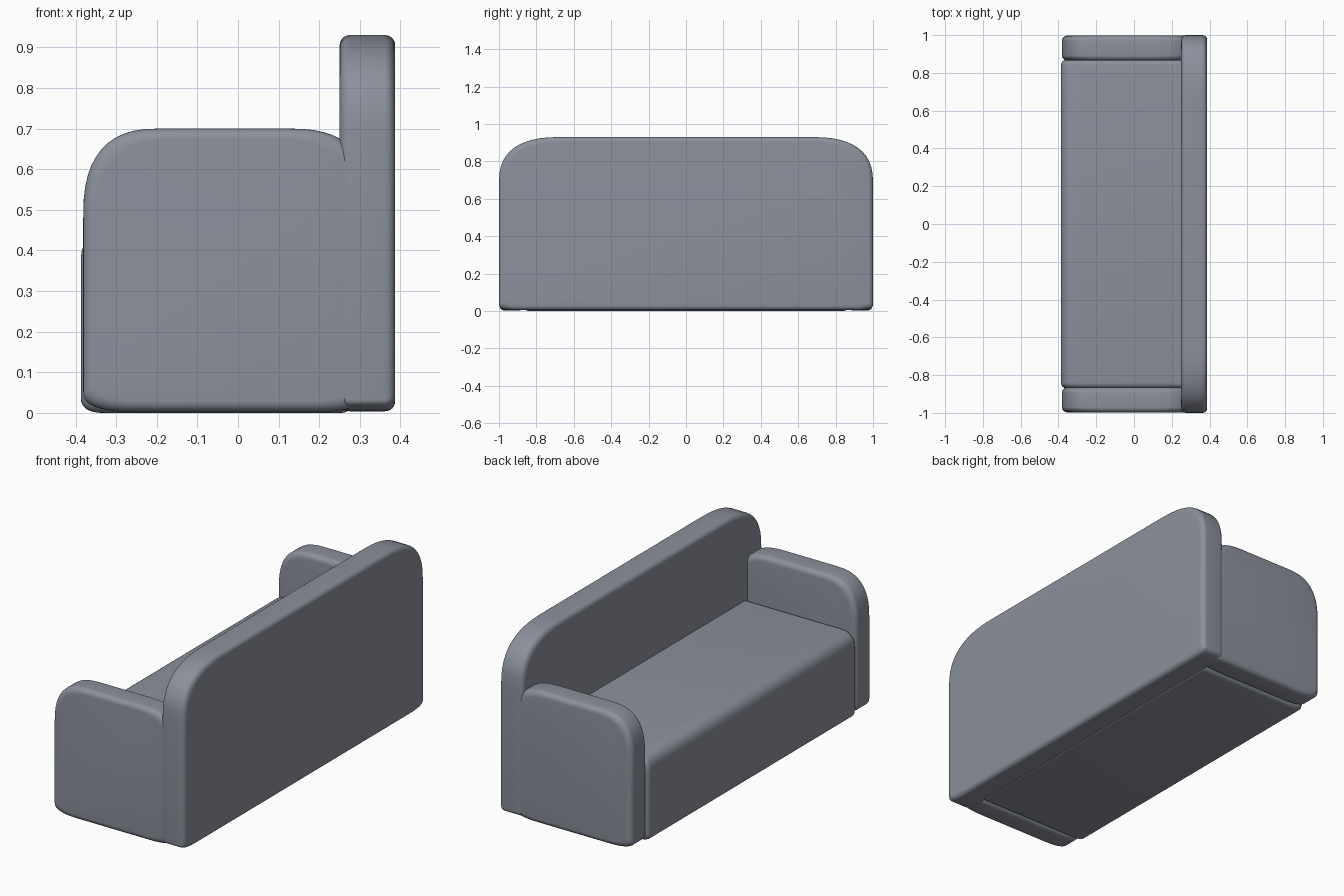
import bpy
import bmesh
import math
from mathutils import Vector

cube = bpy.data.objects.get("Cube")
if cube:
    bpy.data.objects.remove(cube, do_unlink=True)

# One upholstery colour
fabric = bpy.data.materials.new("grey_fabric")
fabric.use_nodes = True
colour = (0.26, 0.28, 0.33, 1)
fabric.diffuse_color = colour
fabric.node_tree.nodes["Principled BSDF"].inputs["Base Color"].default_value = colour

CORNER_STEPS = 12
EDGE_STEPS = 6
FULLNESS = 2.6  # above 2 gives a fuller, cushion-like corner


def outline(u0, u1, z0, z1, radii, inset):
    """Rounded rectangle; radii run lower-right, upper-right, upper-left, lower-left."""
    u0, u1, z0, z1 = u0 + inset, u1 - inset, z0 + inset, z1 - inset
    corners = [(u1, z0, 1, -1), (u1, z1, 1, 1), (u0, z1, -1, 1), (u0, z0, -1, -1)]
    points = []
    for i, ((u, z, su, sz), (ru, rz)) in enumerate(zip(corners, radii)):
        for k in range(CORNER_STEPS + 1):
            a = math.pi / 2 * k / CORNER_STEPS
            if i % 2 == 0:
                a = math.pi / 2 - a
            c = max(math.cos(a), 0) ** (2 / FULLNESS)
            s = max(math.sin(a), 0) ** (2 / FULLNESS)
            points.append((u - su * ru * (1 - c), z - sz * rz * (1 - s)))
    return points


def cushion(name, axis, span, u, z, radii, soft):
    """Loft a rounded outline along an axis, with softened rims at both ends."""
    start, end = span
    angles = [math.pi / 2 * k / EDGE_STEPS for k in range(EDGE_STEPS + 1)]
    rims = [(start + soft * (1 - math.sin(a)), soft * (1 - math.cos(a)))
            for a in reversed(angles)]
    rims += [(end - soft * (1 - math.sin(a)), soft * (1 - math.cos(a)))
             for a in angles]
    bm = bmesh.new()
    rings = []
    for depth, inset in rims:
        ring = []
        for pu, pz in outline(*u, *z, radii, inset):
            co = (depth, pu, pz) if axis == "x" else (pu, depth, pz)
            ring.append(bm.verts.new(Vector(co)))
        rings.append(ring)
    for a, b in zip(rings, rings[1:]):
        for i in range(len(a)):
            j = (i + 1) % len(a)
            bm.faces.new((a[i], a[j], b[j], b[i]))
    bm.faces.new(rings[0])
    bm.faces.new(rings[-1])
    bmesh.ops.recalc_face_normals(bm, faces=bm.faces)
    mesh = bpy.data.meshes.new(name)
    bm.to_mesh(mesh)
    bm.free()
    mesh.materials.append(fabric)
    obj = bpy.data.objects.new(name, mesh)
    bpy.context.collection.objects.link(obj)
    bpy.ops.object.select_all(action="DESELECT")
    obj.select_set(True)
    bpy.context.view_layer.objects.active = obj
    bpy.ops.object.shade_smooth_by_angle(angle=math.radians(40))
    return obj


# Tall back panel with broad upper corners
cushion("backrest", "x", (0.25, 0.387), (-1, 1), (0.004, 0.93),
        [(0.12, 0.03), (0.34, 0.25), (0.34, 0.25), (0.12, 0.03)], 0.025)

# Seat block between the arms
cushion("seat", "y", (-0.87, 0.87), (-0.387, 0.28), (0, 0.45),
        [(0.03, 0.03), (0.03, 0.03), (0.09, 0.08), (0.06, 0.04)], 0.03)

# Matching arms, tucked into the back panel
for side, label in ((1, "left"), (-1, "right")):
    span = sorted((side * 0.866, side * 0.997))
    cushion("arm_at_" + ("far_end" if side > 0 else "near_end"), "y", span,
            (-0.381, 0.31), (0.002, 0.70),
            [(0.14, 0.04), (0.19, 0.15), (0.19, 0.22), (0.14, 0.05)], 0.027)
